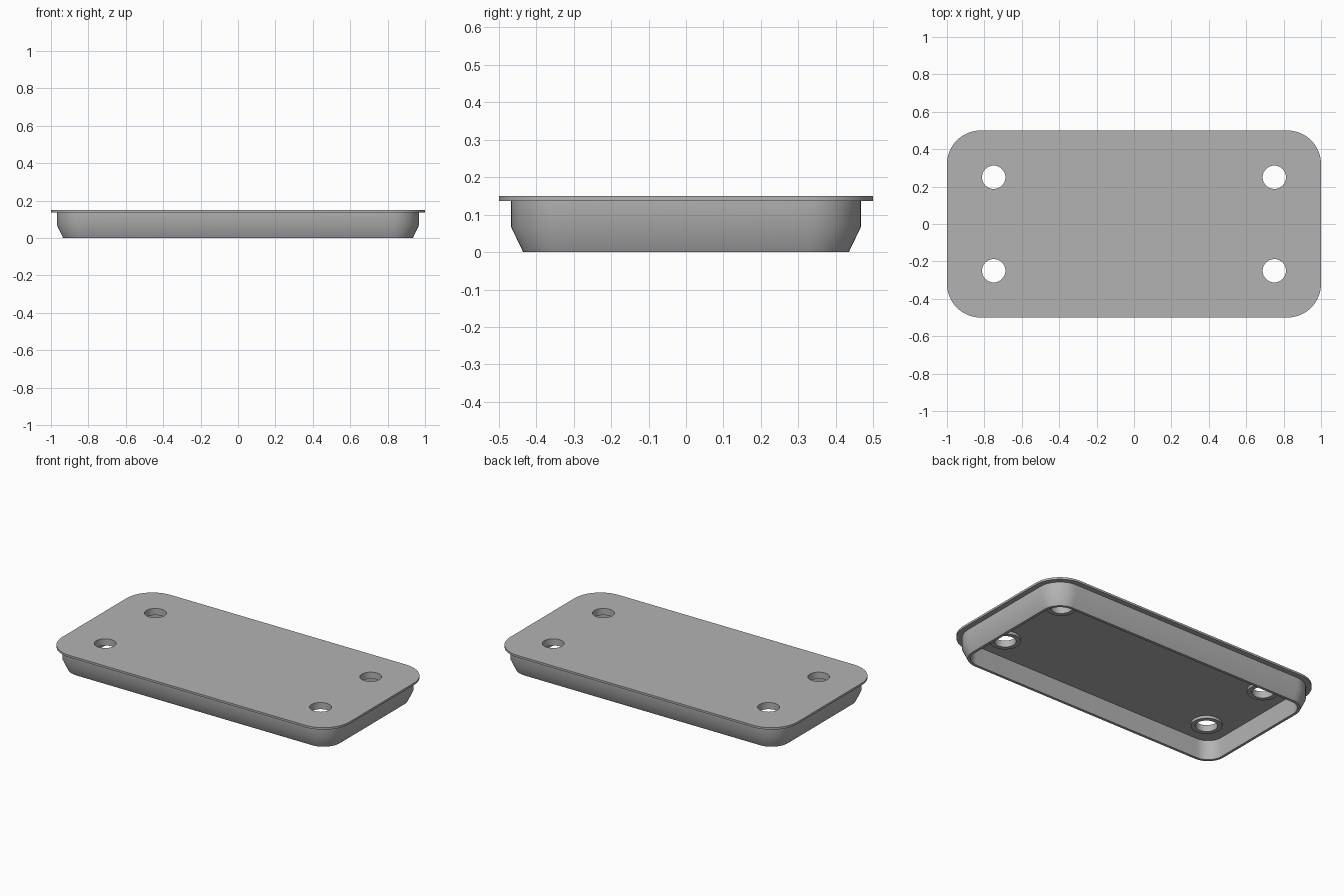
import bpy, bmesh
from math import sin, cos, pi

cube = bpy.data.objects.get("Cube")
if cube:
    bpy.data.objects.remove(cube)

grey = bpy.data.materials.new("light grey")
grey.use_nodes = True
colour = (0.45, 0.45, 0.45, 1)
grey.diffuse_color = colour
grey.node_tree.nodes["Principled BSDF"].inputs["Base Color"].default_value = colour

CORNER_X, CORNER_Y, STEPS = 0.82, 0.32, 12
HOLES = [(x, y) for x in (-0.75, 0.75) for y in (-0.25, 0.25)]


def make_object(name, bm):
    bmesh.ops.recalc_face_normals(bm, faces=bm.faces)
    mesh = bpy.data.meshes.new(name)
    bm.to_mesh(mesh)
    bm.free()
    mesh.materials.append(grey)
    obj = bpy.data.objects.new(name, mesh)
    bpy.context.collection.objects.link(obj)
    return obj


def rounded_ring(bm, r, z):
    """Rounded rectangle whose corner arcs share fixed centres."""
    ring = []
    for q, (sx, sy) in enumerate([(1, 1), (-1, 1), (-1, -1), (1, -1)]):
        for i in range(STEPS + 1):
            a = (q + i / STEPS) * pi / 2
            ring.append(bm.verts.new((sx * CORNER_X + r * cos(a), sy * CORNER_Y + r * sin(a), z)))
    return ring


def cylinders(name, radius, low, high):
    bm = bmesh.new()
    for x, y in HOLES:
        made = bmesh.ops.create_cone(bm, cap_ends=True, segments=40, radius1=radius,
                                     radius2=radius, depth=high - low)
        bmesh.ops.translate(bm, verts=made["verts"], vec=(x, y, (low + high) / 2))
    return make_object(name, bm)


def combine(target, tool, operation):
    tool.hide_render = True
    mod = target.modifiers.new(operation.lower(), 'BOOLEAN')
    mod.operation, mod.solver, mod.object = operation, 'EXACT', tool
    bpy.context.view_layer.objects.active = target
    bpy.ops.object.modifier_apply(modifier=mod.name)
    bpy.data.objects.remove(tool)


# Lid shell: top plate, overhanging lip, tapered skirt and hollow underside
profile = [(0.18, 0.15), (0.18, 0.137), (0.147, 0.137), (0.147, 0.067),
           (0.115, 0), (0.098, 0), (0.098, 0.125)]
bm = bmesh.new()
rings = [rounded_ring(bm, r, z) for r, z in profile]
for a, b in zip(rings, rings[1:]):
    for i in range(len(a)):
        j = (i + 1) % len(a)
        bm.faces.new((a[i], a[j], b[j], b[i]))
bm.faces.new(rings[0])
bm.faces.new(rings[-1])
lid = make_object("tray_lid", bm)

# Bosses under the plate, then the four through holes
combine(lid, cylinders("hole_bosses", 0.09, 0.108, 0.132), 'UNION')
combine(lid, cylinders("hole_cutters", 0.0625, 0.05, 0.2), 'DIFFERENCE')

bpy.ops.object.select_all(action='DESELECT')
lid.select_set(True)
bpy.context.view_layer.objects.active = lid
bpy.ops.object.shade_smooth_by_angle(angle=pi / 6)
